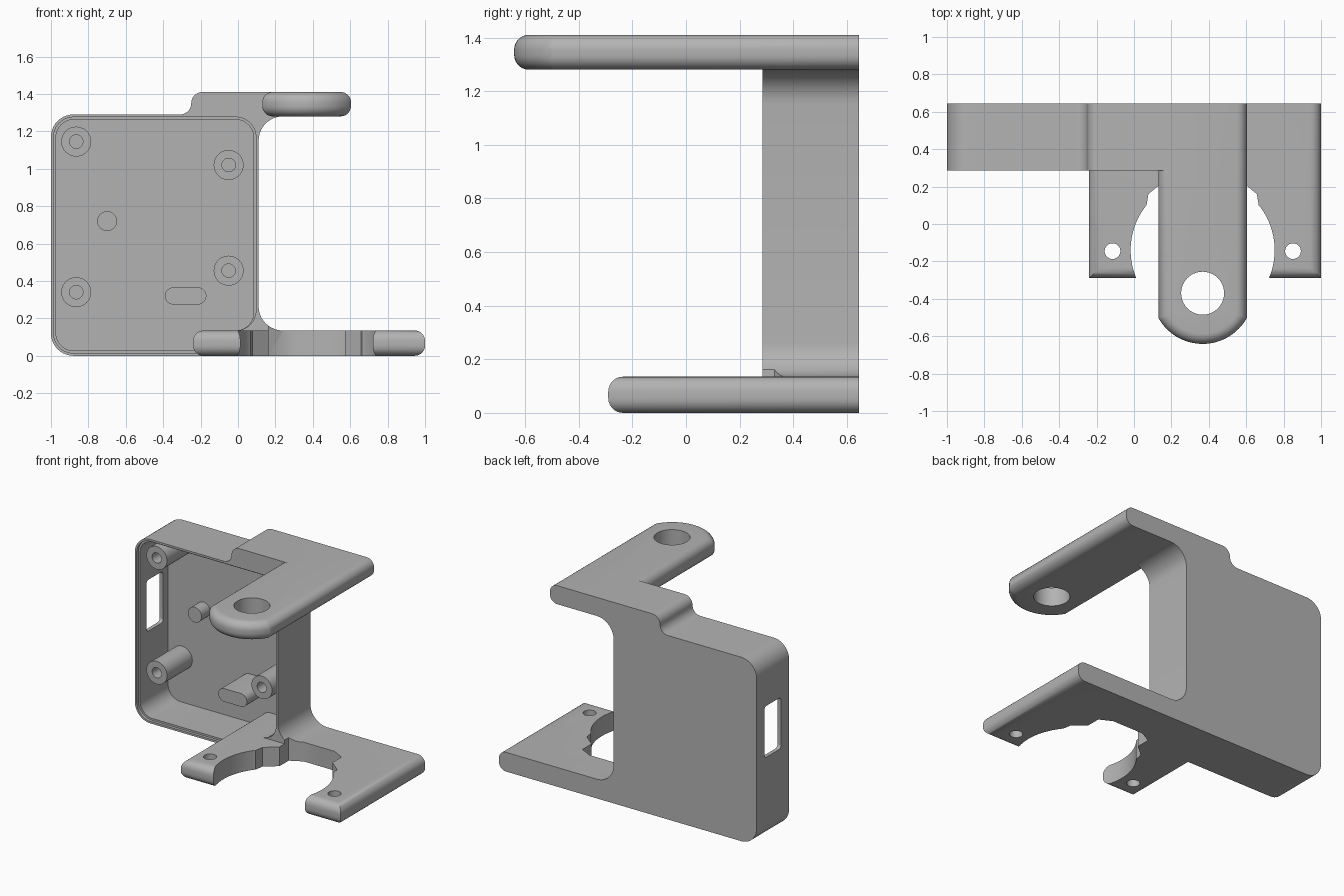
import bpy, bmesh, math
from mathutils import Vector

if "Cube" in bpy.data.objects:
    bpy.data.objects.remove(bpy.data.objects["Cube"])

grey = bpy.data.materials.new("plain grey")
grey.use_nodes = True
COLOUR = (0.45, 0.45, 0.45, 1)
grey.diffuse_color = COLOUR
grey.node_tree.nodes["Principled BSDF"].inputs["Base Color"].default_value = COLOUR

BACK = 0.645     # rear plane shared by every part
FRONT = 0.285    # open face of the enclosure
THICK = 0.135    # plate thickness
MID = 0.367      # centre line of arm and cutout


def rounded(corners, steps=10):
    """Outline from (u, v, radius) corners, each replaced by an arc."""
    out = []
    for i, (u, v, r) in enumerate(corners):
        p = Vector((u, v))
        if not r:
            out.append(p)
            continue
        a = (Vector(corners[i - 1][:2]) - p).normalized()
        b = (Vector(corners[(i + 1) % len(corners)][:2]) - p).normalized()
        c = p + (a + b) * r      # all rounded corners are square
        for k in range(steps + 1):
            t = k / steps * math.pi / 2
            out.append(c - b * r * math.cos(t) - a * r * math.sin(t))
    return out


def arc(cx, cy, r, start, end, steps=32):
    angles = [math.radians(start + (end - start) * k / steps) for k in range(steps + 1)]
    return [Vector((cx + r * math.cos(t), cy + r * math.sin(t))) for t in angles]


def circle(cx, cy, r):
    return arc(cx, cy, r, 0, 360, 40)[:-1]


def prism(name, outline, axis, lo, hi, bevel=0):
    """Extrude a 2D outline along an axis; bevel rounds all rims but the rear."""
    place = {"x": lambda u, v, w: (w, u, v),
             "y": lambda u, v, w: (u, w, v),
             "z": lambda u, v, w: (u, v, w)}[axis]
    bm = bmesh.new()
    rings = [[bm.verts.new(place(p[0], p[1], w)) for p in outline] for w in (lo, hi)]
    n = len(outline)
    for ring in rings:
        bm.faces.new(ring)
    for i in range(n):
        j = (i + 1) % n
        bm.faces.new((rings[0][i], rings[0][j], rings[1][j], rings[1][i]))
    bmesh.ops.recalc_face_normals(bm, faces=bm.faces)
    if bevel:
        rims = [e for e in bm.edges
                if abs(e.verts[0].co.z - e.verts[1].co.z) < 1e-5
                and min(v.co.y for v in e.verts) < BACK - 0.01]
        bmesh.ops.bevel(bm, geom=rims, offset=bevel, segments=7, profile=0.5,
                        affect="EDGES", clamp_overlap=False)
        bmesh.ops.recalc_face_normals(bm, faces=bm.faces)
    mesh = bpy.data.meshes.new(name)
    bm.to_mesh(mesh)
    bm.free()
    obj = bpy.data.objects.new(name, mesh)
    bpy.context.collection.objects.link(obj)
    mesh.materials.append(grey)
    return obj


def combine(target, tool, operation):
    mod = target.modifiers.new("boolean", "BOOLEAN")
    mod.object, mod.operation, mod.solver = tool, operation, "EXACT"
    bpy.ops.object.select_all(action="DESELECT")
    bpy.context.view_layer.objects.active = target
    target.select_set(True)
    bpy.ops.object.modifier_apply(modifier=mod.name)
    bpy.data.objects.remove(tool)


# Enclosure silhouette with upper step and the fillets into both plates
bracket = prism("camera_bracket", rounded([
    (-1, 0, 0.12), (0.3, 0, 0), (0.3, THICK, 0), (0.11, THICK, 0.13),
    (0.11, 1.28, 0.13), (0.35, 1.28, 0), (0.35, 1.41, 0),
    (-0.25, 1.41, 0.06), (-0.25, 1.29, 0.06), (-1, 1.29, 0.12)]), "y", FRONT, BACK)


# Hollow interior, then the shallow lid rebate around its mouth
def hollow(inset, radius, depth):
    left, right, top = -1 + inset, 0.11 - inset, 1.29 - inset
    outline = rounded([(left, inset, radius), (-0.1, inset, 0), (-0.1, THICK, 0),
                       (right, THICK, radius), (right, top, radius), (left, top, radius)])
    combine(bracket, prism("cavity", outline, "y", FRONT - 0.05, depth), "DIFFERENCE")


hollow(0.027, 0.095, 0.615)
hollow(0.014, 0.107, 0.305)

# Side window
window = rounded([(0.375, 0.58, 0.025), (0.56, 0.58, 0.025),
                  (0.56, 0.94, 0.025), (0.375, 0.94, 0.025)])
combine(bracket, prism("window", window, "x", -1.1, -0.9), "DIFFERENCE")

# Lower plate
plate = prism("lower_plate", [(-0.24, -0.29), (1, -0.29), (1, BACK), (-0.24, BACK)],
              "z", 0, THICK, bevel=0.055)
combine(bracket, plate, "UNION")

# Upper arm with a rounded nose
nose = arc(MID, -0.37, 0.271, 180 + 29, 360 - 29)
arm = prism("upper_arm", [(0.13, BACK)] + nose + [(0.604, BACK)],
            "z", 1.28, 1.41, bevel=0.055)
combine(bracket, arm, "UNION")
combine(bracket, prism("arm_hole", circle(MID, -0.37, 0.115), "z", 1.2, 1.5), "DIFFERENCE")

# Stepped round cutout in the lower plate, mirrored about its centre line
half = [Vector((MID - 0.3, 0.1)), Vector((MID - 0.29, 0.16)), Vector((MID - 0.205, 0.23)),
        Vector((MID - 0.205, 0.33)), Vector((MID - 0.12, 0.375))]
left_side = arc(MID, -0.14, 0.385, 218, 142, 24) + half
right_side = [Vector((2 * MID - p.x, p.y)) for p in reversed(left_side)]
combine(bracket, prism("cutout", left_side + right_side, "z", -0.1, 0.25), "DIFFERENCE")
for x in (-0.115, 0.85):
    combine(bracket, prism("screw_hole", circle(x, -0.145, 0.042), "z", -0.1, 0.3), "DIFFERENCE")

# Screw bosses inside the enclosure
for x, z in ((-0.865, 1.145), (-0.05, 1.02), (-0.05, 0.455), (-0.865, 0.34)):
    combine(bracket, prism("boss", circle(x, z, 0.08), "y", 0.335, 0.63), "UNION")
    combine(bracket, prism("boss_hole", circle(x, z, 0.036), "y", 0.3, 0.6), "DIFFERENCE")

# Locating peg and slotted support post
combine(bracket, prism("peg", circle(-0.7, 0.72, 0.053), "y", 0.52, 0.63), "UNION")
post = arc(-0.215, 0.32, 0.046, -90, 90, 14) + arc(-0.345, 0.32, 0.046, 90, 270, 14)
combine(bracket, prism("support_post", post, "y", 0.34, 0.63), "UNION")

bracket.name = "mounting_bracket"
bpy.ops.object.select_all(action="DESELECT")
bpy.context.view_layer.objects.active = bracket
bracket.select_set(True)
bpy.ops.object.shade_smooth_by_angle(angle=math.radians(30))
